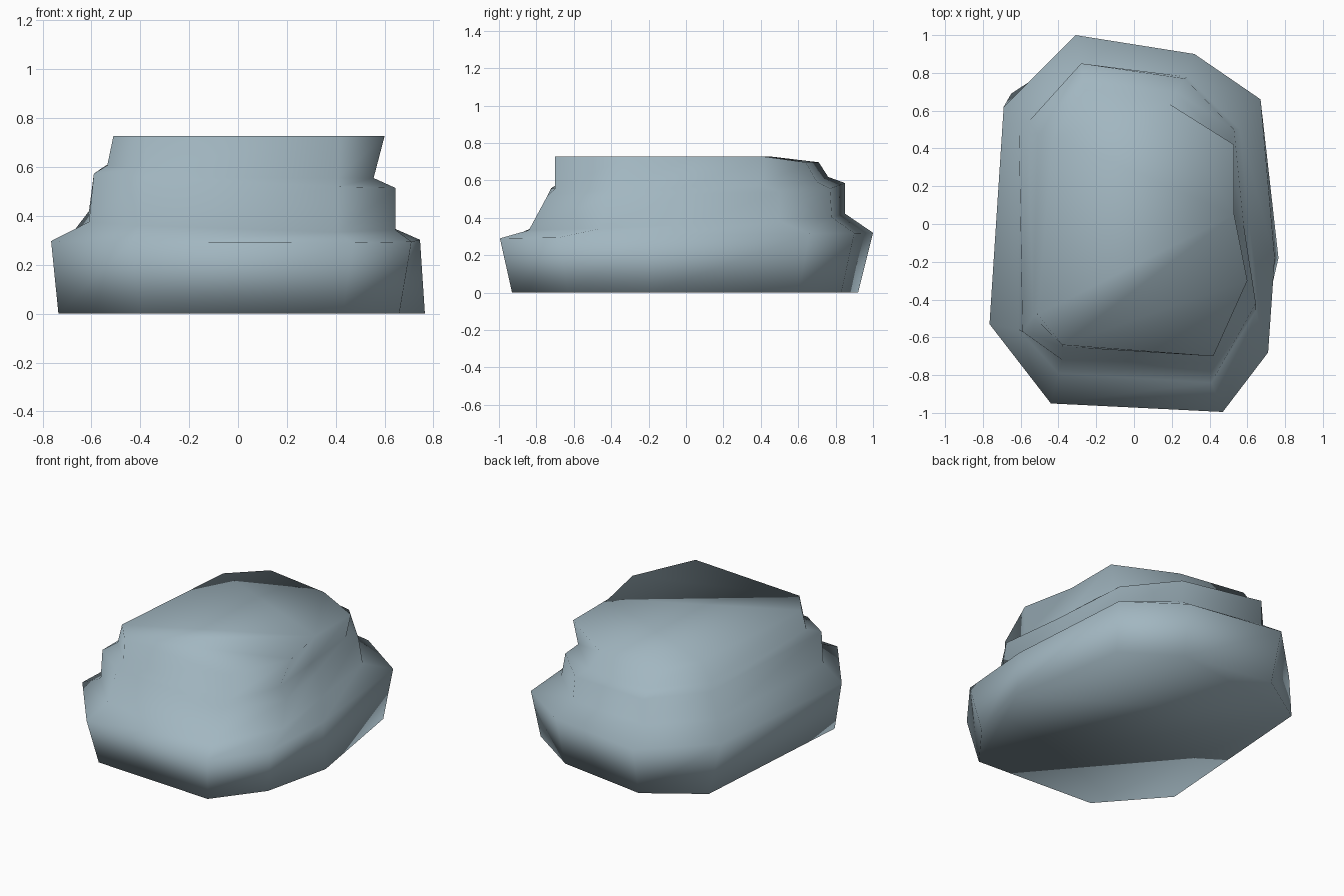
import bpy
import bmesh

default_cube = bpy.data.objects.get("Cube")
if default_cube:
    bpy.data.objects.remove(default_cube, do_unlink=True)


def make_material(name, colour):
    material = bpy.data.materials.new(name)
    material.use_nodes = True
    material.diffuse_color = colour
    shader = material.node_tree.nodes["Principled BSDF"]
    shader.inputs["Base Color"].default_value = colour
    shader.inputs["Roughness"].default_value = 0.9
    return material


def add_ring(bm, outline, height, tilt_x=0.0, tilt_y=0.0):
    """Lay an irregular outline on a slightly tilted plane."""
    return [bm.verts.new((x, y, height + tilt_x * x + tilt_y * y))
            for x, y in outline]


def bridge(bm, lower, upper):
    """Join two rings with a band of quads."""
    count = len(lower)
    for i in range(count):
        j = (i + 1) % count
        bm.faces.new((lower[i], lower[j], upper[j], upper[i]))


# Outlines run anticlockwise from the front corner on the -x side
foot = [(-.40, -.88), (.43, -.93), (.66, -.63), (.765, -.18), (.64, .60),
        (.30, .83), (-.30, .92), (-.65, .69), (-.735, -.50)]
shelf_edge = [(-.44, -.95), (.47, -.995), (.71, -.68), (.745, -.18), (.67, .66),
              (.32, .90), (-.31, 1.0), (-.69, .62), (-.765, -.53)]
middle_foot = [(-.40, -.79), (.41, -.84), (.645, -.46), (.61, 0), (.56, .50),
               (.28, .78), (-.28, .85), (-.61, .54), (-.61, -.56)]
middle_edge = [(-.38, -.72), (.41, -.74), (.645, -.42), (.58, 0), (.53, .50),
               (.27, .77), (-.28, .85), (-.56, .54), (-.59, -.57)]
cap_foot = [(-.38, -.65), (.41, -.70), (.555, -.36), (.53, 0), (.50, .41),
            (.22, .70), (-.27, .76), (-.51, .47), (-.535, -.49)]
cap_edge = [(-.38, -.64), (.42, -.70), (.60, -.30), (.53, .05), (.53, .42),
            (.18, .64), (-.26, .71), (-.43, .46), (-.51, -.48)]

# Stack the three worn layers of the rock
bm = bmesh.new()
rings = [
    add_ring(bm, foot, 0),
    add_ring(bm, shelf_edge, .305, tilt_y=.015),
    add_ring(bm, middle_foot, .38, -.03, .04),
    add_ring(bm, middle_edge, .555, -.05, .02),
    add_ring(bm, cap_foot, .59, -.05, .02),
    add_ring(bm, cap_edge, .727),
]
for lower, upper in zip(rings, rings[1:]):
    bridge(bm, lower, upper)

# The cap slopes down at its back edge
for vert in rings[-1]:
    if vert.co.y > .6:
        vert.co.z -= .03

# Close the underside and the top
bm.faces.new(list(reversed(rings[0])))
top = bm.faces.new(rings[-1])
bmesh.ops.triangulate(bm, faces=[top])
bmesh.ops.recalc_face_normals(bm, faces=bm.faces[:])
for face in bm.faces:
    face.smooth = True

mesh = bpy.data.meshes.new("layered_rock")
bm.to_mesh(mesh)
bm.free()
mesh.materials.append(make_material("blue_grey_stone", (.36, .47, .53, 1)))
rock = bpy.data.objects.new("layered_rock", mesh)
bpy.context.collection.objects.link(rock)
